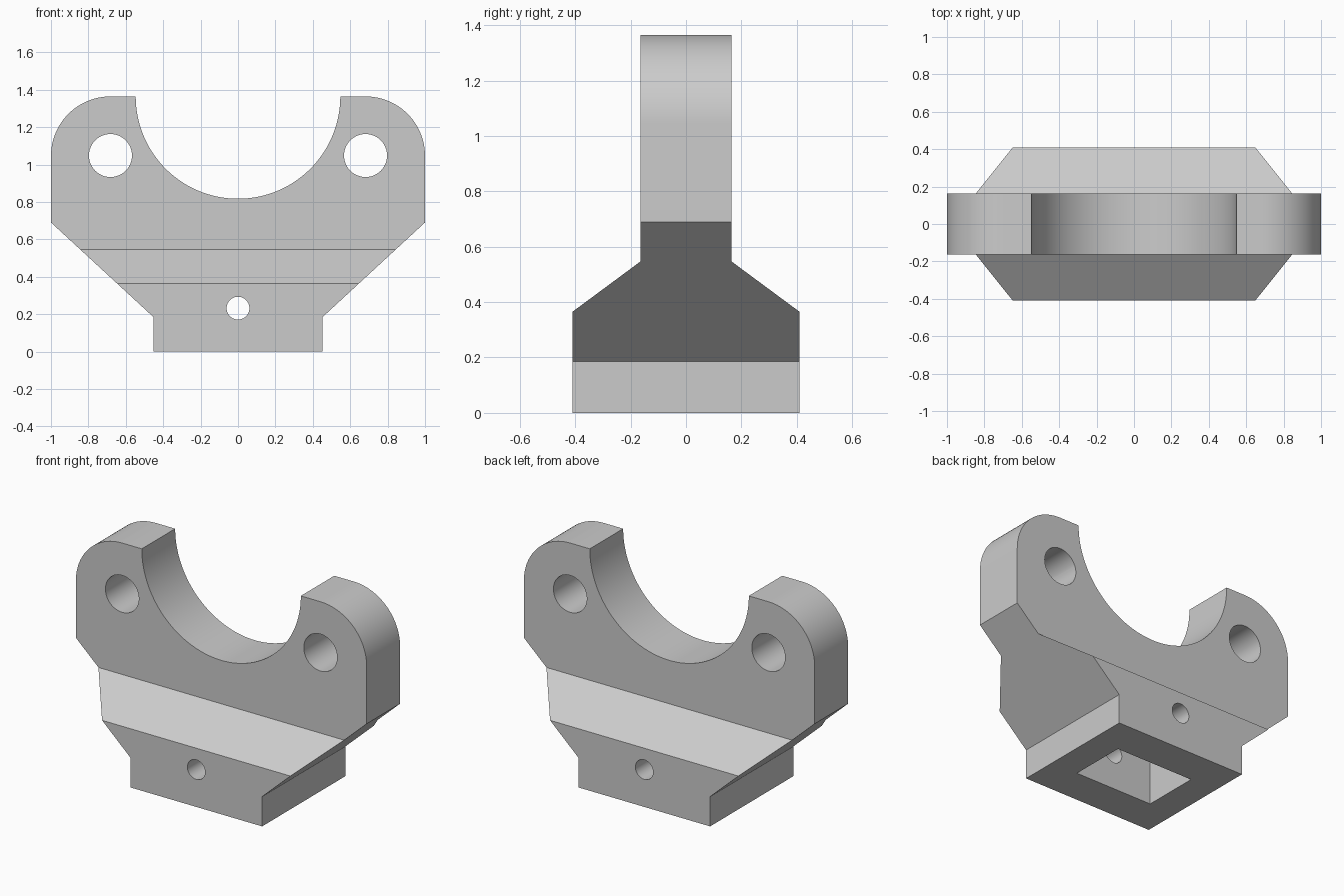
import bpy
import bmesh
from math import sin, cos, radians
from mathutils import Vector

default = bpy.data.objects.get("Cube")
if default:
    bpy.data.objects.remove(default, do_unlink=True)

grey = bpy.data.materials.new("plain_grey")
grey.use_nodes = True
grey.diffuse_color = (0.6, 0.6, 0.6, 1)
grey.node_tree.nodes["Principled BSDF"].inputs["Base Color"].default_value = (0.6, 0.6, 0.6, 1)


def arc(cx, cz, radius, start, end, steps):
    angles = [radians(start + (end - start) * i / steps) for i in range(steps + 1)]
    return [(cx + radius * cos(a), cz + radius * sin(a)) for a in angles]


def prism(name, outline, half, axis):
    """Extrude a closed (horizontal, z) outline symmetrically along x or y."""
    bm = bmesh.new()
    if axis == "y":
        verts = [bm.verts.new((u, -half, z)) for u, z in outline]
        offset = Vector((0, 2 * half, 0))
    else:
        verts = [bm.verts.new((-half, u, z)) for u, z in outline]
        offset = Vector((2 * half, 0, 0))
    face = bm.faces.new(verts)
    extruded = bmesh.ops.extrude_face_region(bm, geom=[face])["geom"]
    moved = [g for g in extruded if isinstance(g, bmesh.types.BMVert)]
    bmesh.ops.translate(bm, verts=moved, vec=offset)
    bmesh.ops.recalc_face_normals(bm, faces=bm.faces)
    mesh = bpy.data.meshes.new(name)
    bm.to_mesh(mesh)
    bm.free()
    mesh.materials.append(grey)
    obj = bpy.data.objects.new(name, mesh)
    bpy.context.collection.objects.link(obj)
    return obj


def combine(target, tool, operation):
    """Apply a boolean and discard the tool."""
    mod = target.modifiers.new(operation.lower(), "BOOLEAN")
    mod.operation = operation
    mod.solver = "EXACT"
    mod.object = tool
    bpy.context.view_layer.objects.active = target
    bpy.ops.object.modifier_apply(modifier=mod.name)
    bpy.data.objects.remove(tool, do_unlink=True)


TOP = 1.364

# Front silhouette: right half, mirrored, with the half-round saddle on top
half_outline = [(0.453, 0), (0.453, 0.185), (1, 0.69)]
half_outline += arc(0.682, TOP - 0.318, 0.318, 0, 90, 24)
saddle = arc(0, TOP, 0.547, 0, -180, 72)
mirrored = [(-x, z) for x, z in reversed(half_outline)]
bracket = prism("saddle_bracket", half_outline + saddle + mirrored, 0.6, "y")

# Side silhouette: wide foot tapering into a thin upright plate
flank = [(0.41, -0.1), (0.41, 0.365), (0.164, 0.547), (0.164, 1.5)]
side = prism("side_silhouette", flank + [(-y, z) for y, z in reversed(flank)], 1.2, "x")
combine(bracket, side, "INTERSECT")

# Bolt holes in both ears and the pin hole through the foot
for x, z, radius in [(-0.682, 1.048, 0.115), (0.682, 1.048, 0.115), (0, 0.232, 0.061)]:
    hole = prism("hole_cutter", arc(x, z, radius, 0, 352.5, 47), 0.8, "y")
    combine(bracket, hole, "DIFFERENCE")

# Rectangular socket open at the underside
socket = prism("socket_cutter", [(-0.27, -0.1), (0.27, -0.1), (0.27, 0.455), (-0.27, 0.455)],
               0.18, "y")
combine(bracket, socket, "DIFFERENCE")

# Smooth curved walls, keep the machined edges crisp
bpy.ops.object.select_all(action="DESELECT")
bracket.select_set(True)
bpy.context.view_layer.objects.active = bracket
bpy.ops.object.shade_smooth_by_angle(angle=radians(25))
